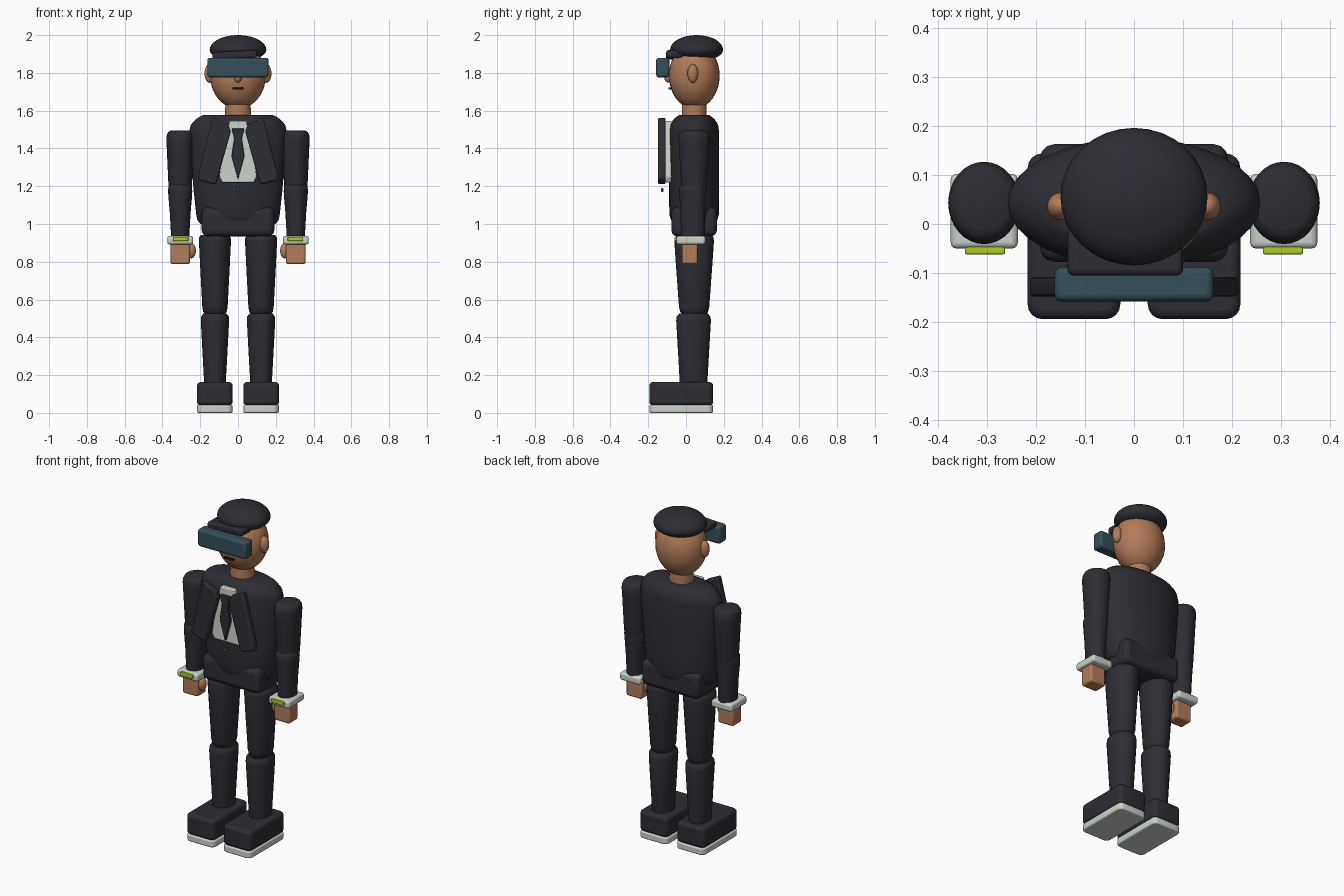
import bpy, bmesh, math
from mathutils import Matrix, Vector

if "Cube" in bpy.data.objects:
    bpy.data.objects.remove(bpy.data.objects["Cube"])

def material(name, rgb):
    m = bpy.data.materials.new(name)
    m.diffuse_color = (*rgb, 1)
    m.use_nodes = True
    m.node_tree.nodes["Principled BSDF"].inputs["Base Color"].default_value = m.diffuse_color
    return m

DARK = material("charcoal cloth", (0.026, 0.026, 0.034))
SKIN = material("tan skin", (0.45, 0.20, 0.10))
TEAL = material("dark teal", (0.035, 0.078, 0.098))
WHITE = material("off white", (0.60, 0.65, 0.60))
LIME = material("lime", (0.42, 0.62, 0.012))
BLACK = material("near black", (0.012, 0.010, 0.012))

def finish(name, bm, mat, bevel=0.0, segments=3):
    bmesh.ops.recalc_face_normals(bm, faces=bm.faces)
    me = bpy.data.meshes.new(name)
    bm.to_mesh(me)
    bm.free()
    me.materials.append(mat)
    ob = bpy.data.objects.new(name, me)
    bpy.context.collection.objects.link(ob)
    if bevel:
        mod = ob.modifiers.new("rounding", 'BEVEL')
        mod.width, mod.segments = bevel, segments
        mod.limit_method = 'ANGLE'
    bpy.ops.object.select_all(action='DESELECT')
    ob.select_set(True)
    bpy.context.view_layer.objects.active = ob
    bpy.ops.object.shade_smooth_by_angle(angle=math.radians(40))
    return ob

def box(name, x, y, z, mat, bevel=0.01, roll=0.0):
    """Rounded box from (min, max) pairs, optionally rolled about y."""
    lo, hi = Vector((x[0], y[0], z[0])), Vector((x[1], y[1], z[1]))
    bm = bmesh.new()
    bmesh.ops.create_cube(bm, size=1, matrix=Matrix.Translation((lo + hi) / 2)
                          @ Matrix.Rotation(roll, 4, 'Y') @ Matrix.Diagonal((*(hi - lo), 1)))
    return finish(name, bm, mat, bevel)

def ball(name, c, r, mat, lower=None):
    """Ellipsoid; lower squashes its bottom half."""
    bm = bmesh.new()
    bmesh.ops.create_uvsphere(bm, u_segments=32, v_segments=20, radius=1)
    for v in bm.verts:
        rz = lower if lower and v.co.z < 0 else r[2]
        v.co = Vector((c[0] + v.co.x * r[0], c[1] + v.co.y * r[1], c[2] + v.co.z * rz))
    return finish(name, bm, mat)

def loft(name, x, y, rings, mat, sides=32):
    """Elliptical rings of (z, rx, ry), capped at both ends."""
    bm = bmesh.new()
    loops = []
    for z, rx, ry in rings:
        loops.append([bm.verts.new((x + rx * math.cos(2 * math.pi * i / sides),
                                    y + ry * math.sin(2 * math.pi * i / sides), z))
                      for i in range(sides)])
    for a, b in zip(loops, loops[1:]):
        for i in range(sides):
            j = (i + 1) % sides
            bm.faces.new((a[i], a[j], b[j], b[i]))
    bm.faces.new(loops[0])
    bm.faces.new(loops[-1])
    return finish(name, bm, mat)

def plate(name, outline, y0, y1, mat, bevel=0.005):
    """Front-facing outline of (x, z) points extruded in depth."""
    bm = bmesh.new()
    f = bm.faces.new([bm.verts.new((x, y0, z)) for x, z in outline])
    ext = bmesh.ops.extrude_face_region(bm, geom=[f])
    for v in ext['geom']:
        if isinstance(v, bmesh.types.BMVert):
            v.co.y = y1
    return finish(name, bm, mat, bevel, 2)

# Head, hair and face
CY = 0.043
ball("head", (0, 0.044, 1.785), (0.147, 0.134, 0.175), SKIN)
ball("hair", (0, 0.056, 1.922), (0.15, 0.14, 0.078), DARK, lower=0.06)
box("hair_fringe", (-0.135, 0.10), (-0.105, -0.01), (1.875, 1.915), DARK, 0.012, roll=-0.05)
box("visor", (-0.162, 0.162), (-0.158, -0.088), (1.776, 1.88), TEAL, 0.014)
ball("nose", (0, -0.092, 1.775), (0.02, 0.023, 0.026), SKIN)
box("mouth", (-0.03, 0.03), (-0.092, -0.07), (1.712, 1.722), BLACK, 0.002)
loft("neck", 0, CY, [(1.54, 0.07, 0.066), (1.66, 0.066, 0.064)], SKIN)

# Jacket body and hips
loft("jacket", 0, CY, [(1.0, 0.198, 0.108), (1.02, 0.215, 0.122), (1.05, 0.221, 0.131),
                       (1.17, 0.234, 0.133), (1.35, 0.25, 0.133), (1.49, 0.258, 0.132),
                       (1.525, 0.25, 0.127), (1.555, 0.223, 0.108), (1.57, 0.20, 0.09),
                       (1.576, 0.185, 0.08)], DARK)
box("hips", (-0.192, 0.192), (-0.077, 0.163), (0.935, 1.088), DARK, 0.03)

# Shirt front, tie and button
plate("shirt_front", [(-0.085, 1.22), (0.085, 1.22), (0.10, 1.25), (0.085, 1.36),
                      (0.045, 1.545), (-0.045, 1.545), (-0.085, 1.36), (-0.10, 1.25)],
      -0.108, -0.075, WHITE)
plate("tie", [(0, 1.235), (0.034, 1.36), (0.02, 1.455), (0.034, 1.505),
              (-0.034, 1.505), (-0.02, 1.455), (-0.034, 1.36)], -0.128, -0.105, DARK, 0.004)
ball("jacket_button", (0, -0.126, 1.18), (0.009, 0.007, 0.011), TEAL)

for s, side in ((-1, "right"), (1, "left")):
    def span(a, b):
        return tuple(sorted((s * a, s * b)))

    ball(side + "_ear", (s * 0.15, 0.036, 1.797), (0.027, 0.028, 0.05), SKIN)
    plate(side + "_lapel", [(s * x, z) for x, z in
                            ((0.133, 1.565), (0.05, 1.525), (0.038, 1.49), (0.115, 1.215),
                             (0.13, 1.21), (0.205, 1.232), (0.213, 1.25))],
          -0.148, -0.108, DARK, 0.008)

    # Sleeves
    ax = s * 0.306
    loft(side + "_upper_arm", ax, CY,
         [(1.15, 0.056, 0.062), (1.2, 0.062, 0.068), (1.40, 0.071, 0.08), (1.45, 0.073, 0.084),
          (1.472, 0.071, 0.08), (1.487, 0.063, 0.07), (1.494, 0.05, 0.055)], DARK)
    loft(side + "_forearm", ax, 0.036,
         [(0.93, 0.048, 0.062), (1.06, 0.055, 0.066), (1.14, 0.062, 0.07), (1.17, 0.064, 0.072),
          (1.195, 0.063, 0.071), (1.21, 0.052, 0.06)], DARK)

    # Cuff, wrist light and hand
    box(side + "_cuff", span(0.237, 0.374), (-0.05, 0.102), (0.892, 0.937), WHITE, 0.012)
    box(side + "_wrist_light", span(0.263, 0.345), (-0.062, -0.04), (0.91, 0.932), LIME, 0.004)
    box(side + "_hand", span(0.254, 0.358), (-0.022, 0.062), (0.787, 0.91), SKIN, 0.012)
    ball(side + "_thumb", (s * 0.247, 0.012, 0.858), (0.024, 0.026, 0.04), SKIN)

    # Trouser leg
    lx = s * 0.122
    loft(side + "_thigh", lx, CY,
         [(0.52, 0.05, 0.062), (0.535, 0.062, 0.074), (0.56, 0.067, 0.08), (0.75, 0.077, 0.094),
          (0.91, 0.085, 0.105), (0.93, 0.083, 0.102), (0.942, 0.072, 0.09)], DARK)
    loft(side + "_shin", lx, CY - 0.003,
         [(0.14, 0.056, 0.072), (0.30, 0.065, 0.081), (0.49, 0.075, 0.092),
          (0.51, 0.073, 0.089), (0.525, 0.062, 0.076)], DARK)

    # Shoe and sole
    for part, z, mat, top in (("_shoe", (0.04, 0.163), DARK, 0.018), ("_sole", (0, 0.042), WHITE, 0.008)):
        x0, x1, r = 0.028, 0.217, 0.03
        bm = bmesh.new()
        pts = []
        for cx, cy, a0 in ((x1 - r, 0.144 - r, 0), (x0 + r, 0.144 - r, 90),
                           (x0 + r, -0.194 + r, 180), (x1 - r, -0.194 + r, 270)):
            for k in range(5):
                a = math.radians(a0 + k * 22.5)
                pts.append((s * (cx + r * math.cos(a)), cy + r * math.sin(a)))
        f = bm.faces.new([bm.verts.new((px, py, z[0])) for px, py in pts])
        ext = bmesh.ops.extrude_face_region(bm, geom=[f])
        for v in ext['geom']:
            if isinstance(v, bmesh.types.BMVert):
                v.co.z = z[1]
        finish(side + part, bm, mat, top)
